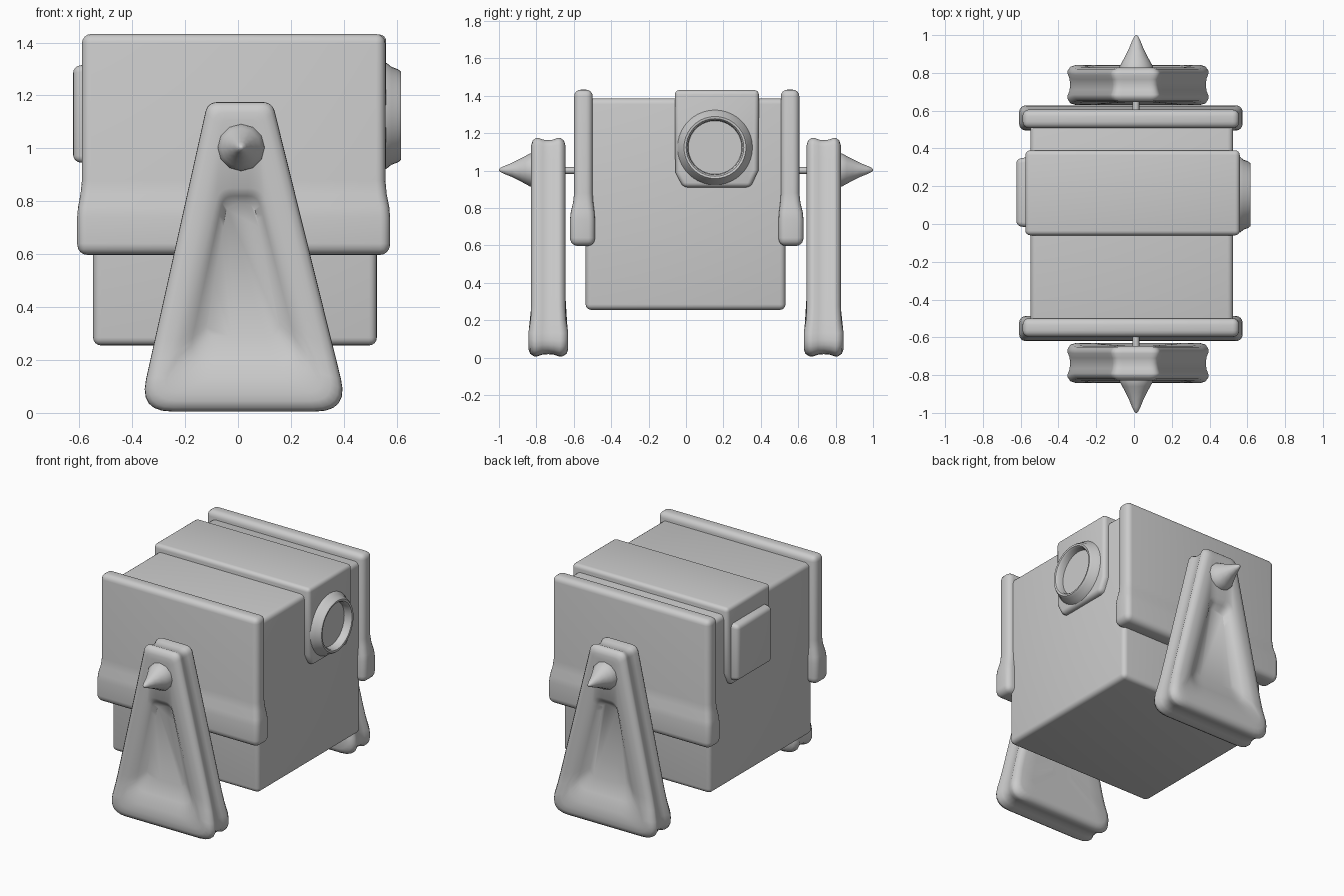
import bpy, bmesh, math
from mathutils import Vector, Matrix

if "Cube" in bpy.data.objects:
    bpy.data.objects.remove(bpy.data.objects["Cube"])

grey = bpy.data.materials.new("light grey")
grey.diffuse_color = (0.6, 0.6, 0.6, 1)
grey.use_nodes = True
grey.node_tree.nodes["Principled BSDF"].inputs["Base Color"].default_value = grey.diffuse_color


def finish(bm, name, angle=35):
    bmesh.ops.recalc_face_normals(bm, faces=bm.faces)
    me = bpy.data.meshes.new(name)
    bm.to_mesh(me)
    bm.free()
    me.materials.append(grey)
    me.shade_smooth()
    me.set_sharp_from_angle(angle=math.radians(angle))
    ob = bpy.data.objects.new(name, me)
    bpy.context.collection.objects.link(ob)
    return ob


def round_edges(bm, r):
    bmesh.ops.recalc_face_normals(bm, faces=bm.faces)
    edges = [e for e in bm.edges if e.calc_face_angle(0) > 0.5]
    bmesh.ops.bevel(bm, geom=edges, offset=r, segments=4, profile=0.5,
                    affect='EDGES', clamp_overlap=True)


def box(name, lo, hi, r, cuts=(), shape=None):
    """Rounded box; cuts adds horizontal loops, shape(v) moves the corners first."""
    bm = bmesh.new()
    lo, hi = Vector(lo), Vector(hi)
    bmesh.ops.create_cube(bm, size=1, matrix=Matrix.Translation((lo + hi) / 2)
                          @ Matrix.Diagonal((hi - lo).to_4d()))
    for z in cuts:
        bmesh.ops.bisect_plane(bm, geom=bm.verts[:] + bm.edges[:] + bm.faces[:],
                               plane_co=(0, 0, z), plane_no=(0, 0, 1))
    if shape:
        for v in bm.verts:
            shape(v)
    round_edges(bm, r)
    return finish(bm, name)


def bridge(name, loops, angle=35):
    """Skin a chain of equal-length point loops and cap both ends."""
    bm = bmesh.new()
    rows = [[bm.verts.new(p) for p in loop] for loop in loops]
    n = len(rows[0])
    for a, b in zip(rows, rows[1:]):
        for i in range(n):
            j = (i + 1) % n
            bm.faces.new((a[i], a[j], b[j], b[i]))
    bm.faces.new(rows[0])
    bm.faces.new(rows[-1])
    return finish(bm, name, angle)


def turned(name, profile, centre, axis, sides, angle=35):
    """Lathe (radius, position) pairs about a line parallel to x or y."""
    loops = []
    for r, t in profile:
        ring = []
        for i in range(sides):
            a = 2 * math.pi * i / sides
            u, z = r * math.cos(a), centre[1] + r * math.sin(a)
            ring.append((t, centre[0] + u, z) if axis == 'x' else (centre[0] + u, t, z))
        loops.append(ring)
    return bridge(name, loops, angle)


def outline(corners, radii, arc=6, side=14):
    """Rounded polygon with evenly divided sides, as (x, z) vectors."""
    cs = [Vector(c) for c in corners]
    arcs = []
    for i, c in enumerate(cs):
        p = (cs[i - 1] - c).normalized()
        q = (cs[(i + 1) % len(cs)] - c).normalized()
        d = radii[i] / math.tan(p.angle(q) / 2)
        a, b = c + p * d, c + q * d
        # quadratic arc through the corner
        arcs.append([a * (1 - t) ** 2 + c * 2 * t * (1 - t) + b * t * t
                     for t in (k / arc for k in range(arc + 1))])
    pts = []
    for i, a in enumerate(arcs):
        b = arcs[(i + 1) % len(arcs)][0]
        pts += a + [a[-1].lerp(b, k / side) for k in range(1, side)]
    return pts


def leg_outline(d):
    r = max(0.03, 0.1 - d * 0.6)
    return outline([(-.375 + 1.27 * d, .005 + d), (.42 - 1.27 * d, .005 + d),
                    (.13 - .79 * d, 1.175 - d), (-.115 + .79 * d, 1.175 - d)],
                   [r, r, r * .5, r * .5])


def leg(name, s):
    lip = outline([(-.25, .13), (.29, .13), (.09, .85), (-.07, .85)], [.09, .09, .06, .06])
    slope = outline([(-.19, .2), (.235, .2), (.075, .82), (-.055, .82)], [.07, .07, .05, .05])
    floor = outline([(-.125, .29), (.165, .29), (.06, .79), (-.04, .79)], [.04, .04, .035, .035])
    # from the inner face, over the grooved rim, to the recess floor
    rows = [(leg_outline(.25), .645), (leg_outline(.12), .645), (leg_outline(.04), .645),
            (leg_outline(.015), .652), (leg_outline(.002), .67), (leg_outline(0), .685),
            (leg_outline(.01), .71), (leg_outline(.013), .737), (leg_outline(.01), .765),
            (leg_outline(0), .79), (leg_outline(.002), .803), (leg_outline(.015), .82),
            (leg_outline(.04), .828), (leg_outline(.07), .828), (lip, .826),
            (slope, .805), (floor, .775)]
    loops = []
    for pts, y in rows:
        loop = []
        for p in pts:
            # the foot swells
            t = min(1, max(0, (.24 - p.y) / .12))
            k = 1 + .16 * t * t * (3 - 2 * t)
            loop.append((p.x, s * (.738 + (y - .738) * k), p.y))
        loops.append(loop)
    return bridge(name, loops, 50)


# main body
box("body", (-.548, -.537, .255), (.525, .532, 1.385), .03)

for s, side in ((-1, "front"), (1, "back")):
    # hanging panel with a swollen hem
    def hem(v, s=s):
        k = {.6: .8, .64: 1, .74: 1, .78: .8, .83: .25}.get(round(v.co.z, 2), 0)
        v.co.x += math.copysign(.018 * k, v.co.x)
        out = s * v.co.y > .555
        v.co.y += s * (.022 if out else -.012) * k
    y0, y1 = sorted((s * .503 + .004, s * .602 + .004))
    box(side + "_panel", (-.59, y0, .597), (.557, y1, 1.432), .035,
        (.64, .74, .78, .83, .88), hem)
    # support leg, axle pin and pointed cap
    leg(side + "_leg", s)
    turned(side + "_axle", [(.018, s * .58), (.018, s * .67)], (.01, 1.0), 'y', 12)
    turned(side + "_spike", [(.09, s * .81), (.088, s * .835), (.074, s * .86),
                             (.058, s * .89), (.038, s * .93), (.022, s * .97),
                             (.01, s * .995), (.002, s * 1.0)], (.012, 1.003), 'y', 12, 50)

# saddle strap over the top with clipped lower corners
bm = bmesh.new()
profile = [(-.06, 1.43), (.39, 1.43), (.387, 1.0), (.345, .91), (-.015, .91), (-.057, .99)]
face = bm.faces.new([bm.verts.new((-.575, y, z)) for y, z in profile])
ext = bmesh.ops.extrude_face_region(bm, geom=[face], use_keep_orig=True)
for v in ext["geom"]:
    if isinstance(v, bmesh.types.BMVert):
        v.co.x = .56
round_edges(bm, .025)
finish(bm, "saddle_strap")

# round port on the right, square plate on the left
turned("round_port", [(.05, .53), (.205, .535), (.2, .562), (.185, .58), (.176, .605),
                      (.166, .617), (.154, .615), (.146, .605), (.143, .566), (.05, .566)],
       (.155, 1.123), 'x', 40)


def taper(v):
    if v.co.x < -.6:
        v.co.y += math.copysign(.01, .165 - v.co.y)
        v.co.z += math.copysign(.01, 1.13 - v.co.z)


box("left_plate", (-.623, -.02, .94), (-.55, .355, 1.32), .025, (), taper)
